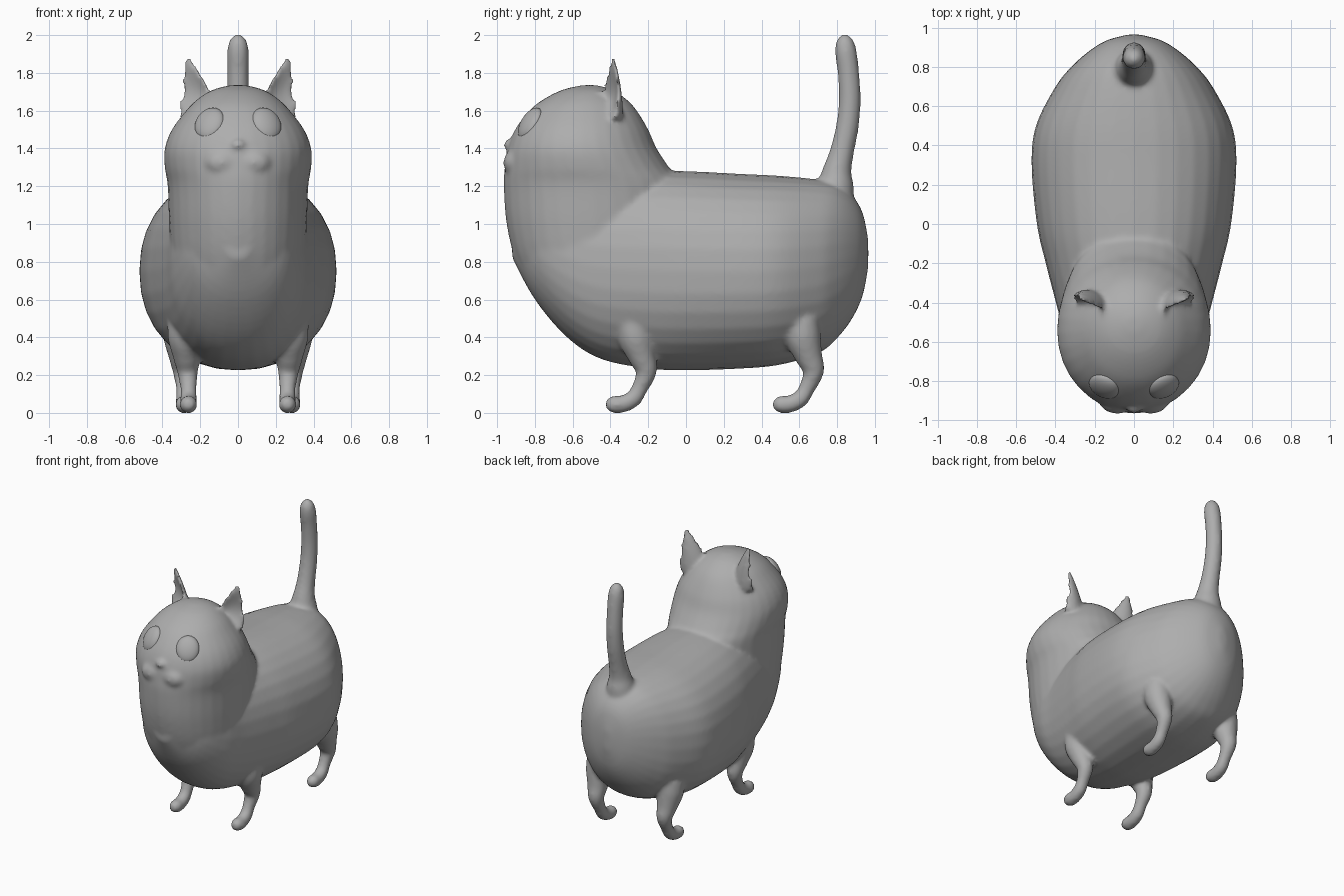
import bpy
import bmesh
import math
from mathutils import Vector, Matrix

cube = bpy.data.objects.get("Cube")
if cube:
    bpy.data.objects.remove(cube)

grey = bpy.data.materials.new("soft grey")
grey.use_nodes = True
GREY = (0.42, 0.42, 0.42, 1)
grey.diffuse_color = GREY
grey.node_tree.nodes["Principled BSDF"].inputs["Base Color"].default_value = GREY

SEGMENTS = 32


def refine(rows, steps=5):
    """Smooth spline through rows of numbers."""
    out = []
    for i in range(len(rows) - 1):
        a, b = rows[max(i - 1, 0)], rows[i]
        c, d = rows[i + 1], rows[min(i + 2, len(rows) - 1)]
        for s in range(steps):
            t = s / steps
            out.append([q + t / 2 * (r - p + t * (2 * p - 5 * q + 4 * r - e
                        + t * (3 * (q - r) + e - p)))
                        for p, q, r, e in zip(a, b, c, d)])
    return out + [list(rows[-1])]


def skin(bm, rings):
    """Closed surface over a list of point rings."""
    loops = [[bm.verts.new(p) for p in ring] for ring in rings]
    for a, b in zip(loops, loops[1:]):
        for i in range(len(a)):
            j = (i + 1) % len(a)
            bm.faces.new((a[i], a[j], b[j], b[i]))
    bm.faces.new(loops[0][::-1])
    bm.faces.new(loops[-1])


def oval(power):
    """Unit superellipse points."""
    pts = []
    for i in range(SEGMENTS):
        a = 2 * math.pi * i / SEGMENTS
        c, s = math.cos(a), math.sin(a)
        pts.append((math.copysign(abs(c) ** (2 / power), c),
                    math.copysign(abs(s) ** (2 / power), s)))
    return pts


def tube(bm, path, x_sign=1):
    """Round limb along rows of x, y, z, radius."""
    rows = refine(path)
    centres = [Vector((r[0] * x_sign, r[1], r[2])) for r in rows]
    rings = []
    for i, (c, r) in enumerate(zip(centres, rows)):
        along = (centres[min(i + 1, len(rows) - 1)] - centres[max(i - 1, 0)]).normalized()
        side = Vector((1, 0, 0))
        side = (side - along * side.dot(along)).normalized()
        up = along.cross(side)
        rad = max(r[3], 0.004)
        rings.append([c + rad * (u * side + v * up) for u, v in oval(2)])
    skin(bm, rings)


def ball(bm, centre, radii):
    bmesh.ops.create_uvsphere(bm, u_segments=24, v_segments=16, radius=1,
                              matrix=Matrix.Translation(centre) @ Matrix.Diagonal((*radii, 1)))


def ear(bm, sign):
    """Pointed cup, opening forward and outward."""
    base, tip = Vector((0.205, -0.435, 1.56)), Vector((0.268, -0.385, 1.895))
    across = Vector((0.87, 0.49, 0))
    front = Vector((0.49, -0.87, 0))
    rings = []
    for k in range(13):
        t = k / 12
        c = base.lerp(tip, t)
        size = 0.115 * (1 - t ** 1.5) + 0.006
        ring = []
        for u, v in oval(2):
            depth = -0.75 * v if v < 0 else -0.12 * v
            if v > 0:
                depth = 0.15 * v - 0.5 * v * math.sin(math.pi * min(t * 1.1, 1))
            p = c + size * (u * across - (depth if v < 0 else -depth) * front)
            ring.append((p.x * sign, p.y, p.z))
        rings.append(ring)
    skin(bm, rings)


bm = bmesh.new()

# Torso: y, bottom z, top z, half width
torso = [(-.92, .82, 1.15, .08), (-.8, .6, 1.22, .25), (-.63, .40, 1.24, .34),
         (-.45, .285, 1.26, .385), (-.2, .235, 1.28, .45), (0, .225, 1.28, .495),
         (.3, .235, 1.265, .522), (.5, .255, 1.255, .5), (.7, .315, 1.235, .4),
         (.8, .395, 1.21, .32), (.88, .5, 1.15, .23), (.935, .62, 1.06, .14),
         (.965, .77, .92, .03)]
skin(bm, [[(w * u, y, (lo + hi) / 2 + (hi - lo) / 2 * v) for u, v in oval(2.2)]
          for y, lo, hi, w in refine(torso)])

# Chest, neck and head: z, front y, back y, half width
head = [(.36, -.56, -.2, .15), (.45, -.67, -.15, .24), (.6, -.8, -.1, .31),
        (.8, -.9, -.05, .35), (1.0, -.95, -.02, .365), (1.2, -.965, -.02, .372),
        (1.3, -.96, -.09, .388), (1.4, -.945, -.155, .388), (1.5, -.905, -.2, .35),
        (1.6, -.83, -.26, .275), (1.66, -.755, -.315, .215), (1.71, -.655, -.39, .135),
        (1.735, -.55, -.47, .04)]
skin(bm, [[(w * u, (f + b) / 2 + (b - f) / 2 * v, z) for u, v in oval(2.05)]
          for z, f, b, w in refine(head)])

# Tail
tube(bm, [(0, .77, 1.1, .12), (0, .79, 1.2, .1), (0, .80, 1.28, .077), (0, .825, 1.38, .064),
          (0, .855, 1.52, .06), (0, .867, 1.66, .058), (0, .86, 1.8, .057),
          (0, .845, 1.92, .057), (0, .84, 1.98, .04), (0, .838, 2.008, .006)])

# Legs, with paws pointing forward
leg = [(.02, -.03, .5, .09), (.015, -.02, .40, .095), (.01, .01, .30, .073),
       (.005, .035, .22, .056), (0, .0, .13, .043), (0, -.035, .075, .045),
       (0, -.09, .047, .046), (0, -.14, .045, .046), (0, -.172, .045, .03),
       (0, -.182, .045, .006)]
for sign in (1, -1):
    for x, y in ((.262, -.245), (.285, .64)):
        tube(bm, [(x + px, y + py, z, r) for px, py, z, r in leg], sign)
    ear(bm, sign)
    # Muzzle cheeks
    ball(bm, (.085 * sign, -.905, 1.325), (.09, .062, .07))
# Nose
ball(bm, (0, -.93, 1.42), (.04, .037, .03))

bmesh.ops.recalc_face_normals(bm, faces=bm.faces)
mesh = bpy.data.meshes.new("body")
bm.to_mesh(mesh)
bm.free()
mesh.materials.append(grey)
body = bpy.data.objects.new("body", mesh)
bpy.context.collection.objects.link(body)

# Blend all parts into one soft skin
remesh = body.modifiers.new("blend", "REMESH")
remesh.mode = "VOXEL"
remesh.voxel_size = 0.014
remesh.use_smooth_shade = True
soften = body.modifiers.new("soften", "SMOOTH")
soften.factor = 0.5
soften.iterations = 8

# Eyes: flattened balls lying on the face
for name, sign in (("left_eye", 1), ("right_eye", -1)):
    bm = bmesh.new()
    ball(bm, (0, 0, 0), (.083, .096, .042))
    mesh = bpy.data.meshes.new(name)
    bm.to_mesh(mesh)
    bm.free()
    mesh.materials.append(grey)
    mesh.shade_smooth()
    eye = bpy.data.objects.new(name, mesh)
    bpy.context.collection.objects.link(eye)
    eye.location = (.15 * sign, -.825, 1.53)
    eye.rotation_euler = Vector((.38 * sign, -.78, .5)).to_track_quat("Z", "Y").to_euler()
